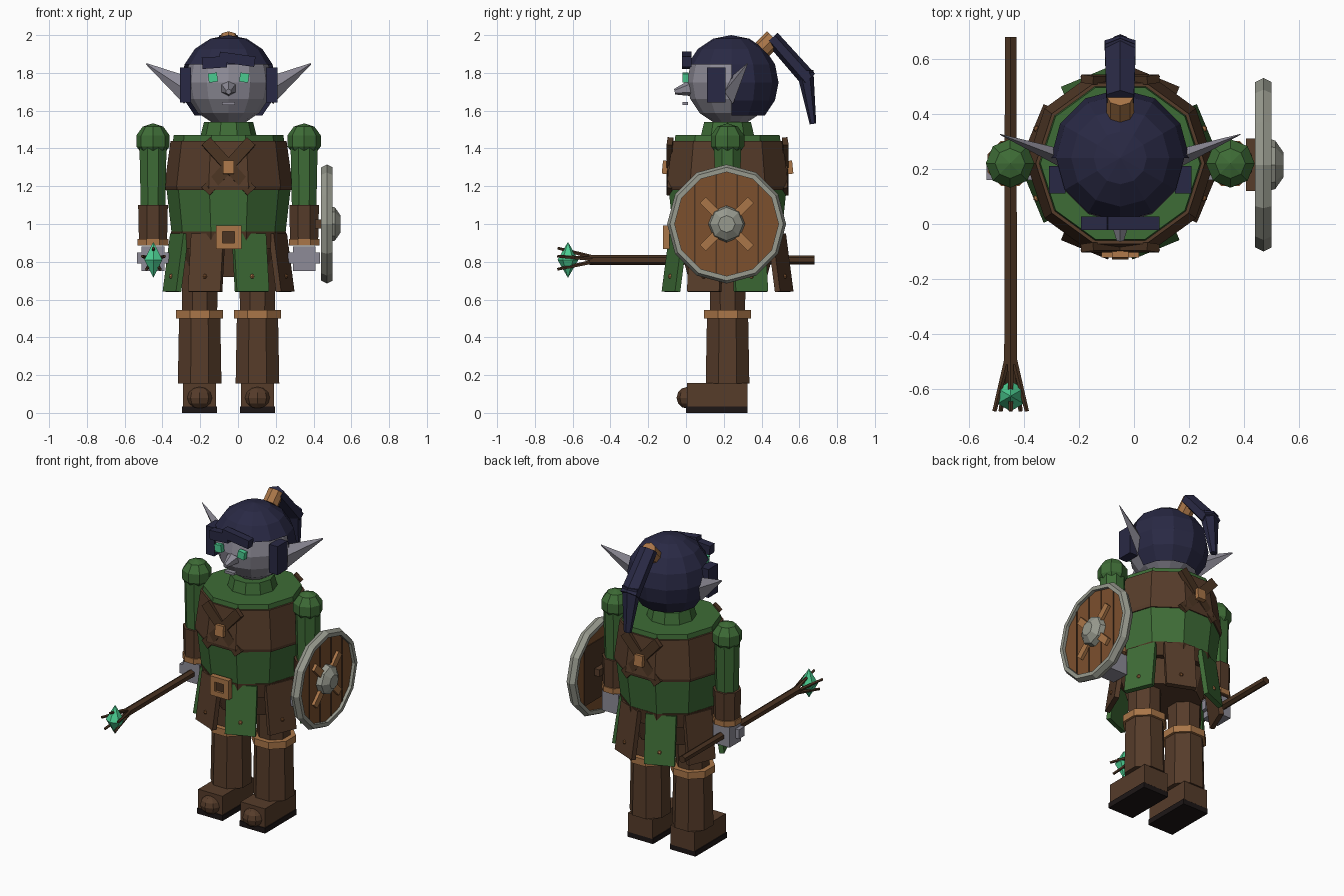
import bpy, bmesh
from math import radians, sin, cos, pi
from mathutils import Matrix, Vector, Euler

old = bpy.data.objects.get("Cube")
if old:
    bpy.data.objects.remove(old)


def material(name, rgb):
    m = bpy.data.materials.new(name)
    m.use_nodes = True
    m.diffuse_color = (*rgb, 1)
    m.node_tree.nodes["Principled BSDF"].inputs["Base Color"].default_value = (*rgb, 1)
    return m


SKIN = material("grey_skin", (.27, .26, .31))
HAIR = material("navy_hair", (.022, .022, .058))
GREEN = material("green_cloth", (.048, .15, .037))
LEATHER = material("brown_leather", (.093, .045, .023))
DARK = material("dark_leather", (.07, .034, .016))
TAN = material("tan_leather", (.4, .18, .065))
WOOD = material("shield_wood", (.2, .08, .027))
STEEL = material("steel", (.31, .32, .27))
GEM = material("green_gem", (.07, .6, .28))
SOLE = material("black_sole", (.012, .008, .008))

CX, CY = -.05, .22      # body axis


def finish(name, bm, mat, matrix=Matrix()):
    bm.transform(matrix)
    bmesh.ops.recalc_face_normals(bm, faces=bm.faces)
    me = bpy.data.meshes.new(name)
    bm.to_mesh(me)
    bm.free()
    me.materials.append(mat)
    ob = bpy.data.objects.new(name, me)
    bpy.context.collection.objects.link(ob)
    return ob


def place(loc, rot=(0, 0, 0)):
    return Matrix.Translation(loc) @ Euler([radians(a) for a in rot]).to_matrix().to_4x4()


def box(name, size, loc, mat, rot=(0, 0, 0), matrix=None):
    bm = bmesh.new()
    bmesh.ops.create_cube(bm, size=1, matrix=Matrix.Diagonal((*size, 1)))
    return finish(name, bm, mat, matrix or place(loc, rot))


def tube(name, a, b, r1, r2, n, mat, squash=(1, 1), turn=0):
    a, b = Vector(a), Vector(b)
    bm = bmesh.new()
    bmesh.ops.create_cone(bm, cap_ends=True, segments=n, radius1=r1, radius2=r2, depth=(b - a).length)
    q = (b - a).to_track_quat('Z', 'Y').to_matrix().to_4x4()
    spin = Matrix.Rotation(radians(turn), 4, 'Z')
    return finish(name, bm, mat, Matrix.Translation((a + b) / 2) @ q @ Matrix.Diagonal((*squash, 1, 1)) @ spin)


def ball(name, loc, scale, u, v, mat, rot=(0, 0, 0), keep=None):
    bm = bmesh.new()
    bmesh.ops.create_uvsphere(bm, u_segments=u, v_segments=v, radius=1)
    bm.transform(place(loc, rot) @ Matrix.Diagonal((*scale, 1)))
    if keep:
        gone = [f for f in bm.faces if not keep(f.calc_center_median())]
        bmesh.ops.delete(bm, geom=gone, context='FACES')
    return finish(name, bm, mat)


def lathe(name, profile, n, mat, matrix, closed=False):
    bm = bmesh.new()
    rings = [[bm.verts.new((r * cos(2 * pi * i / n), r * sin(2 * pi * i / n), z)) for i in range(n)]
             for r, z in profile]
    pairs = list(zip(rings, rings[1:])) + ([(rings[-1], rings[0])] if closed else [])
    for p, q in pairs:
        for i in range(n):
            j = (i + 1) % n
            bm.faces.new((p[i], p[j], q[j], q[i]))
    if not closed:
        bm.faces.new(rings[0])
        bm.faces.new(rings[-1])
    return finish(name, bm, mat, matrix)


axis = place((CX, CY, 0))

# Torso layers
lathe("tunic", [(.3, .94), (.33, 1.2), (.29, 1.47)], 10, GREEN, axis)
lathe("vest", [(.335, 1.18), (.34, 1.2), (.307, 1.44), (.29, 1.44)], 10, LEATHER, axis)
lathe("neck", [(.16, 1.42), (.145, 1.48), (.13, 1.54)], 10, GREEN, axis)
lathe("belt", [(.3, .87), (.305, .96)], 10, DARK, axis)
lathe("hips", [(.22, .72), (.27, .9)], 10, LEATHER, axis)

# Crossed chest and back straps
for side, label in ((-1, "front"), (1, "back")):
    for slant in (-48, 48):
        box(label + "_strap", (.36, .03, .06), (CX, CY + side * .305, 1.305), DARK, (side * 6, slant, 0))
    box(label + "_strap_plate", (.06, .03, .07), (CX, CY + side * .33, 1.3), TAN, (side * 6, 0, 0))

# Buckle
for s in (-1, 1):
    box("buckle_side", (.035, .035, .125), (CX + s * .05, -.105, .93), TAN)
    box("buckle_bar", (.135, .035, .033), (CX, -.105, .93 + s * .046), TAN)
box("buckle_inside", (.08, .02, .08), (CX, -.098, .93), DARK)

# Skirt flaps in alternating colours with studs
for k in range(8):
    m = axis @ Matrix.Rotation(radians(22.5 + 45 * k), 4, 'Z') @ place((0, -.303, .795), (-8, 0, 0))
    box("skirt_flap", (.185, .03, .31), None, (GREEN, LEATHER)[k % 2], matrix=m)
    ball("flap_stud", m @ Vector((0, -.015, -.075)), (.013, .013, .013), 6, 4, TAN if k % 2 == 0 else WOOD)

for s, label in ((-1, "right"), (1, "left")):
    # Leg, boot and foot
    x = CX + s * .153
    tube(label + "_leg", (x, CY, .5), (x, CY, .86), .1, .105, 8, LEATHER, turn=22.5)
    tube(label + "_boot", (x, CY, .155), (x, CY, .51), .125, .118, 8, LEATHER, turn=22.5)
    tube(label + "_boot_strap", (x, CY, .5), (x, CY, .545), .135, .135, 8, TAN, turn=22.5)
    box(label + "_foot", (.175, .32, .125), (x, .165, .095), LEATHER)
    box(label + "_sole", (.185, .325, .035), (x, .162, .0175), SOLE)
    ball(label + "_toe", (x, .01, .08), (.068, .06, .058), 8, 6, LEATHER)

    # Arm and hand
    x = CX + s * .4
    ball(label + "_shoulder", (x, CY, 1.44), (.093, .093, .093), 8, 5, GREEN)
    tube(label + "_upper_arm", (x, CY, 1.08), (x, CY, 1.43), .07, .078, 8, GREEN, turn=22.5)
    tube(label + "_bracer", (x, CY, .885), (x, CY, 1.1), .08, .085, 8, LEATHER, turn=22.5)
    tube(label + "_wrist_strap", (x, CY, .885), (x, CY, .92), .088, .088, 8, TAN, turn=22.5)
    box(label + "_hand", (.12, .12, .13), (x, CY, .815), SKIN)
    box(label + "_thumb", (.17, .06, .06), (x, CY - .03, .82), SKIN)

    # Ear, sidelock and eye
    tube(label + "_ear", (CX + s * .2, .235, 1.70), (CX + s * .435, .325, 1.848), .075, .004, 4, SKIN, (.45, 1))
    box(label + "_sidelock", (.06, .1, .185), (CX + s * .228, .16, 1.737), HAIR)
    box(label + "_eye", (.048, .03, .048), (CX + s * .083, -.003, 1.775), GEM, (0, s * 8, 0))

# Head and face
ball("head", (CX, .235, 1.75), (.23, .23, .23), 12, 8, SKIN)
ball("hair_cap", (CX, .24, 1.75), (.252, .25, .25), 12, 8, HAIR,
     keep=lambda c: c.z > 1.57 and (c.y > .24 or c.z > 1.84))
tube("nose", (CX, .03, 1.72), (CX, -.06, 1.70), .045, .015, 6, SKIN)
box("mouth", (.068, .03, .016), (CX, -.004, 1.638), SKIN)
box("fringe_low", (.13, .05, .06), (-.125, .003, 1.855), HAIR, (0, -4, 0))
box("fringe_high", (.19, .05, .055), (-.005, .003, 1.872), HAIR, (0, 8, 0))

# Ponytail
tube("hair_tie", (CX, .405, 1.925), (CX, .465, 1.985), .05, .05, 8, TAN)
tube("ponytail_top", (CX, .455, 1.985), (CX, .65, 1.765), .058, .065, 6, HAIR, (1, .7))
tube("ponytail_tip", (CX, .63, 1.81), (CX, .672, 1.53), .064, .025, 6, HAIR, (1, .7))

# Staff with pronged gem
SX, SZ = -.448, .81
tube("staff", (SX, -.51, SZ), (SX, .68, SZ), .027, .024, 6, DARK)
for k in range(5):
    a = radians(90 + 72 * k)
    tube("staff_prong", (SX + .012 * cos(a), -.49, SZ + .012 * sin(a)),
         (SX + .062 * cos(a), -.68, SZ + .062 * sin(a)), .012, .008, 5, DARK)
for s in (-1, 1):
    tube("staff_gem", (SX, -.625, SZ), (SX, -.625, SZ + s * .092), .055, .002, 6, GEM)

# Shield
HY, HZ = .215, 1.0
facing = place((.47, HY, HZ), (0, 90, 0))
lathe("shield_rim", [(.275, -.03), (.3, -.03), (.315, 0), (.3, .03), (.275, .03)], 12, STEEL, facing, closed=True)
lathe("shield_board", [(.285, -.018), (.285, .01)], 12, WOOD, facing)
for off in (-.168, -.056, .056, .168):
    tall = 2 * (.27 ** 2 - off ** 2) ** .5
    box("plank_seam", (.006, .008, tall), (.481, HY + off, HZ), DARK)
box("shield_back", (.006, .38, .38), (.45, HY, HZ), DARK)
for k in range(4):
    m = place((.487, HY, HZ), (45 + 90 * k, 0, 0)) @ Matrix.Translation((0, 0, .125))
    box("shield_brace", (.025, .045, .11), None, TAN, matrix=m)
lathe("shield_boss", [(.098, 0), (.088, .035), (.045, .065)], 8, STEEL, place((.478, HY, HZ), (0, 90, 0)))
box("shield_grip", (.035, .19, .045), (.425, HY, HZ), LEATHER)
